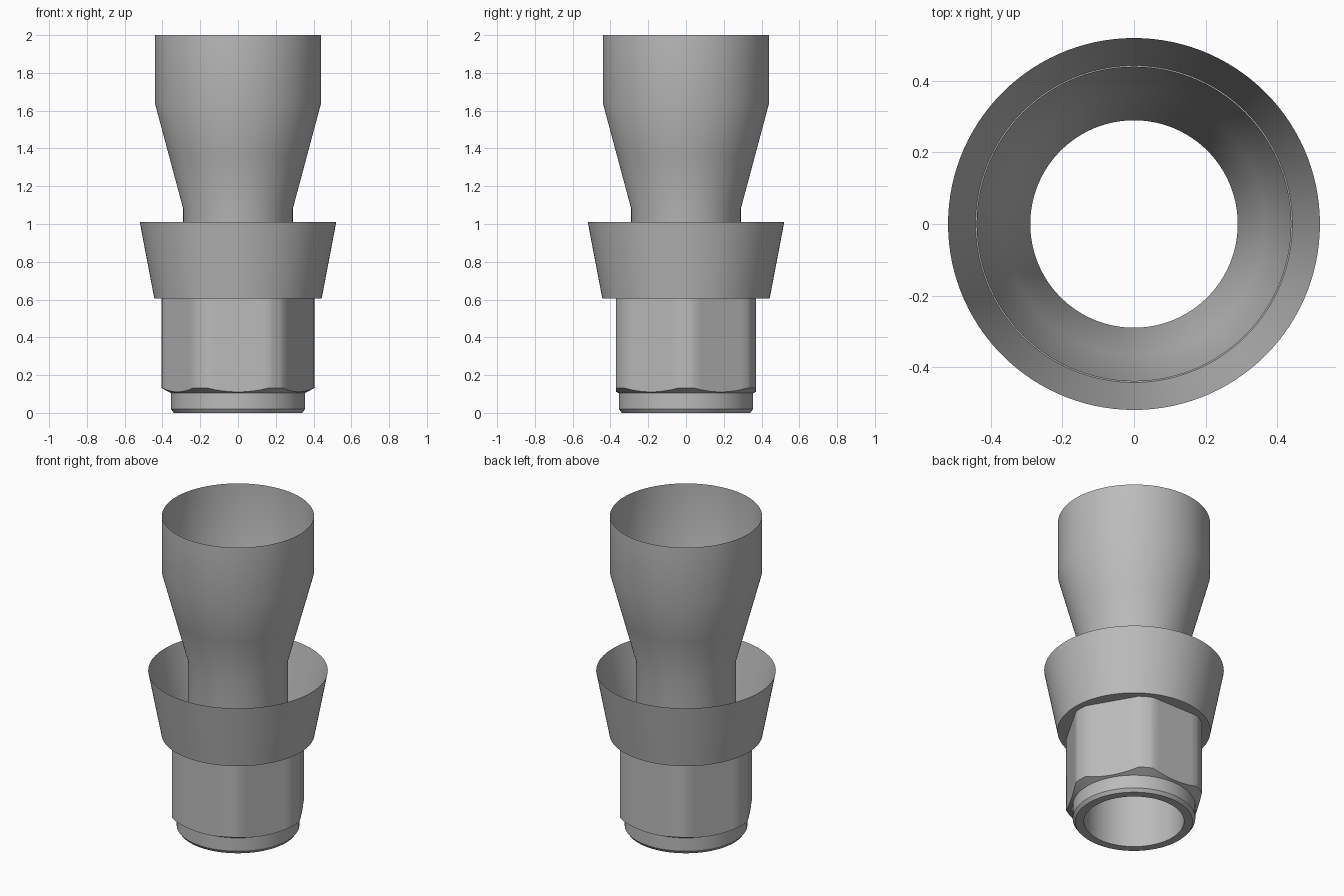
import bpy, bmesh, math

cube = bpy.data.objects.get("Cube")
if cube:
    bpy.data.objects.remove(cube, do_unlink=True)

grey = bpy.data.materials.new("plain grey")
grey.use_nodes = True
colour = (0.5, 0.5, 0.5, 1)
grey.diffuse_color = colour
grey.node_tree.nodes["Principled BSDF"].inputs["Base Color"].default_value = colour

# Round parts share one even spacing of directions
ROUND = [math.radians(a * 3) for a in range(120)]

# Six flats with rounded corners: finer steps on the arcs
FLAT, CORNER, SHOULDER_Z = 0.37, 0.405, 0.105
HALF = math.degrees(math.acos(FLAT / CORNER))
STEPS = [HALF * k / 4 for k in range(-4, 5)]
STEPS += [HALF + (60 - 2 * HALF) * k / 4 for k in range(1, 4)]
HEX = [math.radians(30 + 60 * s + a) for s in range(6) for a in STEPS]


def hex_radius(angle):
    local = (angle % (math.pi / 3)) - math.pi / 6
    return min(CORNER, FLAT / math.cos(local))


def loft(name, rings, angles):
    """Skin rings, each a function giving (radius, height) for a direction."""
    bm = bmesh.new()
    loops = []
    for ring in rings:
        points = [(a, *ring(a)) for a in angles]
        loops.append([bm.verts.new((r * math.cos(a), r * math.sin(a), z))
                      for a, r, z in points])
    n = len(angles)
    for low, high in zip(loops, loops[1:]):
        for i in range(n):
            j = (i + 1) % n
            bm.faces.new((low[i], low[j], high[j], high[i]))
    mesh = bpy.data.meshes.new(name)
    bm.to_mesh(mesh)
    bm.free()
    mesh.materials.append(grey)
    obj = bpy.data.objects.new(name, mesh)
    bpy.context.collection.objects.link(obj)
    bpy.ops.object.select_all(action="DESELECT")
    obj.select_set(True)
    bpy.context.view_layer.objects.active = obj
    bpy.ops.object.shade_smooth_by_angle(angle=math.radians(28))
    return obj


def revolve(name, profile):
    return loft(name, [lambda a, p=p: p for p in profile], ROUND)


# Thin flared tube that also forms the bore
revolve("flared_tube", [(0.29, 0), (0.29, 0.6), (0.29, 1.08),
                        (0.365, 1.36), (0.44, 1.64), (0.44, 2)])

# Chamfered ring at the foot
revolve("foot_ring", [(0.29, 0), (0.34, 0), (0.355, 0.02), (0.355, SHOULDER_Z)])

# Nut body, its corners cut by a conical chamfer underneath
loft("hex_nut", [
    lambda a: (0.355, SHOULDER_Z),
    lambda a: (hex_radius(a), SHOULDER_Z + (hex_radius(a) - 0.36) * 0.6),
    lambda a: (hex_radius(a), 0.605),
], HEX)

# Open conical collar with a flat floor around the tube
revolve("collar", [(0.29, 0.605), (0.443, 0.605), (0.52, 1.01)])
